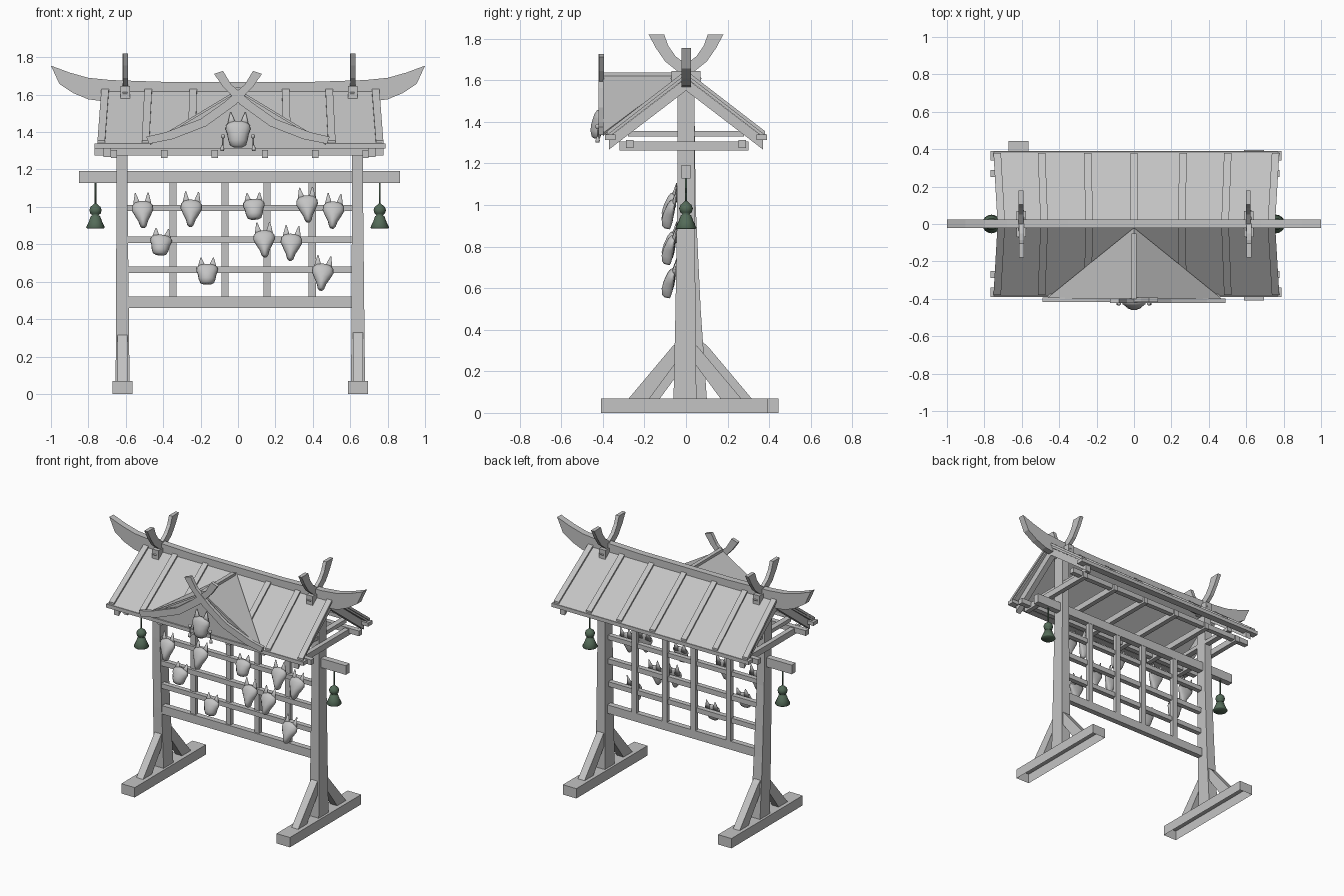
import bpy, bmesh
from math import cos, sin, pi, radians
from mathutils import Vector, Matrix, Euler

if "Cube" in bpy.data.objects:
    bpy.data.objects.remove(bpy.data.objects["Cube"])


def material(name, rgb):
    m = bpy.data.materials.new(name)
    m.use_nodes = True
    m.diffuse_color = (*rgb, 1)
    m.node_tree.nodes["Principled BSDF"].inputs["Base Color"].default_value = (*rgb, 1)
    return m


GREY = material("pale grey", (0.55, 0.55, 0.55))
GREEN = material("dark green", (0.09, 0.15, 0.10))


def finish(name, bm, mat=GREY, smooth=False):
    bmesh.ops.recalc_face_normals(bm, faces=bm.faces)
    me = bpy.data.meshes.new(name)
    bm.to_mesh(me)
    bm.free()
    me.materials.append(mat)
    for p in me.polygons:
        p.use_smooth = smooth
    ob = bpy.data.objects.new(name, me)
    bpy.context.collection.objects.link(ob)
    return ob


def extrude(name, outline, offset, mat=GREY):
    """Solid made by pushing a flat outline along a vector."""
    bm = bmesh.new()
    face = bm.faces.new([bm.verts.new(p) for p in outline])
    res = bmesh.ops.extrude_face_region(bm, geom=[face], use_keep_orig=True)
    moved = [v for v in res["geom"] if isinstance(v, bmesh.types.BMVert)]
    bmesh.ops.translate(bm, verts=moved, vec=Vector(offset))
    return finish(name, bm, mat)


def box(name, x0, x1, y0, y1, z0, z1):
    return extrude(name, [(x0, y0, z1), (x1, y0, z1), (x1, y1, z1), (x0, y1, z1)], (0, 0, z0 - z1))


def loft(bm, rings):
    loops = [[bm.verts.new(p) for p in r] for r in rings]
    for a, b in zip(loops, loops[1:]):
        for i in range(len(a)):
            j = (i + 1) % len(a)
            bm.faces.new((a[i], a[j], b[j], b[i]))
    bm.faces.new(loops[0])
    bm.faces.new(loops[-1])


def lathe(name, x, y, profile, mat, n=16):
    bm = bmesh.new()
    loft(bm, [[(x + r * cos(2 * pi * i / n), y + r * sin(2 * pi * i / n), z) for i in range(n)]
              for r, z in profile])
    return finish(name, bm, mat, True)


# Feet, posts and braces
for side, cx, cy in (("left", 0.642, -0.005), ("right", -0.617, 0.045)):
    foot = box(side + "_foot", cx - 0.053, cx + 0.053, cy - 0.403, cy + 0.4, 0, 0.07)
    bm = bmesh.new()
    bm.from_mesh(foot.data)
    bmesh.ops.delete(bm, geom=[f for f in bm.faces if f.calc_center_median().z < 0.01], context="FACES")
    bm.to_mesh(foot.data)
    bm.free()
    bm = bmesh.new()
    rings = []
    for z, shift, hw, hd in ((0.07, 1, 0.037, 0.055), (0.5, 0.5, 0.034, 0.048),
                             (1.0, 0.1, 0.03, 0.042), (1.56, 0, 0.029, 0.04)):
        x = cx - 0.003 * (1 - shift)
        rings.append([(x + a * hw, cy * shift + b * hd, z)
                      for a, b in ((-1, -1), (1, -1), (1, 1), (-1, 1))])
    loft(bm, rings)
    finish(side + "_post", bm)
    for s, end in ((-1, "front"), (1, "back")):
        pts = [(0.27, 0.07), (0.17, 0.07), (0.03, 0.26), (0.03, 0.345), (0.06, 0.32)]
        extrude(f"{side}_{end}_brace", [(cx - 0.027, cy + s * y, z) for y, z in pts], (0.052, 0, 0))

# Crossbar and hanging lattice
box("crossbar", -0.85, 0.866, -0.022, 0.022, 1.128, 1.193)
box("bottom_rail", -0.59, 0.615, -0.02, 0.02, 0.46, 0.52)
for i, (z, h) in enumerate(((0.995, 0.016), (0.825, 0.018), (0.663, 0.017))):
    box(f"lattice_rail_{i}", -0.59, 0.615, -0.027, 0.008, z - h, z + h)
for i, x in enumerate((-0.347, -0.07, 0.155, 0.397)):
    box(f"lattice_upright_{i}", x - 0.019, x + 0.019, -0.01, 0.02, 0.5, 1.14)

# Roof frame: ties, purlins, rafters
for i in range(6):
    x = -0.663 + 0.269 * i
    box(f"roof_tie_{i}", x - 0.017, x + 0.017, -0.32, 0.3, 1.262, 1.305)
for x in (-0.612, 0.64):
    box("post_tie", x - 0.02, x + 0.02, -0.28, 0.28, 1.33, 1.357)
for s, side in ((-1, "front"), (1, "back")):
    box(side + "_purlin", -0.768, 0.778, s * 0.27 - 0.018, s * 0.27 + 0.018, 1.275, 1.312)
    box(side + "_eave_board", -0.767, 0.788, s * 0.365 - 0.025, s * 0.365 + 0.025, 1.312, 1.338)
    # Roof panel with raised battens
    extrude(side + "_roof_panel", [(-0.71, s * 0.005, 1.63), (0.745, s * 0.005, 1.63),
                                   (0.77, s * 0.385, 1.338), (-0.75, s * 0.385, 1.338)], (0, 0, -0.022))
    for i, x in enumerate((-0.71, -0.48, -0.24, 0, 0.255, 0.487, 0.735)):
        if i == 3 and s < 0:
            continue
        a, b = x, x * 1.03
        extrude(f"{side}_batten_{i}", [(a - 0.02, s * 0.01, 1.64), (a + 0.02, s * 0.01, 1.64),
                                       (b + 0.02, s * 0.38, 1.355), (b - 0.02, s * 0.38, 1.355)],
                (0, 0, -0.02))
    for x in (-0.7, 0.715):
        extrude(side + "_rafter", [(x - 0.02, 0, 1.61), (x + 0.02, 0, 1.61),
                                   (x + 0.02, s * 0.37, 1.327), (x - 0.02, s * 0.37, 1.327)], (0, 0, -0.06))

# Upswept ridge beam
upper = [(1, 1.755), (0.9, 1.718), (0.8, 1.69), (0.68, 1.678), (0.35, 1.667)]
lower = [(0.35, 1.6), (0.72, 1.565), (0.8, 1.575), (0.88, 1.608), (0.955, 1.657)]
half = upper + lower[::-1]
outline = [(-x, z) for x, z in upper] + upper[::-1] + lower[::-1] + [(-x, z) for x, z in lower]
extrude("ridge_beam", [(x, -0.022, z) for x, z in outline], (0, 0.046, 0))

# Crossed finials on the ridge
horn = [(-0.18, 1.82), (-0.105, 1.82), (-0.085, 1.765), (-0.05, 1.715), (0.01, 1.67),
        (0.075, 1.61), (0.055, 1.575), (-0.05, 1.65), (-0.1, 1.69), (-0.145, 1.755)]
for x in (-0.603, 0.613):
    for s in (-1, 1):
        extrude("ridge_finial", [(x - 0.013 + s * 0.002, s * y, z) for y, z in horn], (0.026, 0, 0))
    box("finial_saddle", x - 0.025, x + 0.025, -0.07, 0.07, 1.58, 1.645)

# Front gable
for s, side in ((-1, "right"), (1, "left")):
    extrude(side + "_gable_panel", [(0, -0.02, 1.628), (0, -0.4, 1.628), (s * 0.47, -0.4, 1.345)],
            (0, 0, -0.014))
    edge = [(-0.49, 1.375), (-0.39, 1.398), (-0.2, 1.47), (-0.07, 1.562), (0.037, 1.655), (0.08, 1.727),
            (0.128, 1.711), (0.082, 1.645), (-0.01, 1.548), (-0.17, 1.432), (-0.35, 1.362), (-0.476, 1.337)]
    extrude(side + "_gable_board", [(s * x, -0.42 + 0.002 * s, z) for x, z in edge], (0, 0.024, 0))
extrude("gable_face", [(-0.46, -0.385, 1.34), (0.46, -0.385, 1.34), (0, -0.385, 1.615)], (0, 0.01, 0))
box("gable_ridge", -0.014, 0.014, -0.4, -0.05, 1.605, 1.638)


# Animal masks with two pointed ears
def mask(name, x, y, z, height, roll=0, long=True, tilt=-12, width=1.0):
    low = [(0, 0.008, 0.02), (0.05, 0.017, 0.034), (0.2, 0.026, 0.042)] if long else \
          [(0, 0.02, 0.02), (0.05, 0.036, 0.034), (0.2, 0.045, 0.042)]
    shape = low + [(0.38, 0.045 if long else 0.05, 0.04), (0.52, 0.058, 0.034),
                   (0.64, 0.056, 0.028), (0.73, 0.042, 0.018), (0.77, 0.015, 0.006)]
    bm = bmesh.new()
    rings = []
    for t, w, d in shape:
        ring = []
        for i in range(14):
            a = 2 * pi * i / 14
            depth = sin(a) * d
            ring.append((cos(a) * w * width, depth if depth < 0 else depth * 0.3, (t - 0.5) * height))
        rings.append(ring)
    loft(bm, rings)
    for s in (-1, 1):
        place = Matrix.Translation((s * 0.031 * width, 0, 0.3 * height)) @ \
            Matrix.Rotation(radians(s * 5), 4, "Y") @ Matrix.Diagonal((1, 0.5, 1, 1))
        bmesh.ops.create_cone(bm, cap_ends=True, segments=10, radius1=0.026 * width, radius2=0.003,
                              depth=0.42 * height, matrix=place)
    ob = finish(name, bm, GREY, True)
    ob.matrix_world = Matrix.Translation((x, y, z)) @ \
        Euler((radians(tilt), radians(roll), 0)).to_matrix().to_4x4()


mask("gable_mask", 0, -0.415, 1.41, 0.185, tilt=-4, long=False, width=1.15)
for i, (x, z, roll) in enumerate(((-0.51, 0.98, -3), (-0.25, 0.987, 3), (0.37, 1.01, -4), (0.51, 0.977, 4),
                                  (0.14, 0.823, -3), (0.285, 0.805, 4), (0.452, 0.645, 6))):
    mask(f"long_mask_{i}", x, -0.065, z, 0.19, roll)
for i, (x, z, roll) in enumerate(((0.085, 1.003, -3), (-0.412, 0.812, 6), (-0.165, 0.656, 0))):
    mask(f"short_mask_{i}", x, -0.06, z, 0.145, roll, long=False)

# Small cords beside the gable mask
for s in (-1, 1):
    lathe("gable_bead", s * 0.08, -0.425, [(0.004, 1.366), (0.011, 1.372), (0.011, 1.384), (0.004, 1.39)], GREY, 10)
    lathe("gable_cord", s * 0.082, -0.425, [(0.004, 1.325), (0.004, 1.37)], GREY, 6)
    lathe("gable_tassel", s * 0.084, -0.425, [(0.01, 1.3), (0.011, 1.312), (0.004, 1.33)], GREY, 10)

# Hanging charms under the crossbar ends
charm = [(0.046, 0.885), (0.05, 0.89), (0.036, 0.92), (0.025, 0.95), (0.016, 0.955), (0.028, 0.965),
         (0.033, 0.983), (0.027, 1.0), (0.012, 1.012), (0.004, 1.02)]
for x in (-0.762, 0.758):
    lathe("hanging_charm", x, 0, charm, GREEN)
    lathe("charm_string", x, 0, [(0.005, 1.01), (0.005, 1.13)], GREEN, 6)
